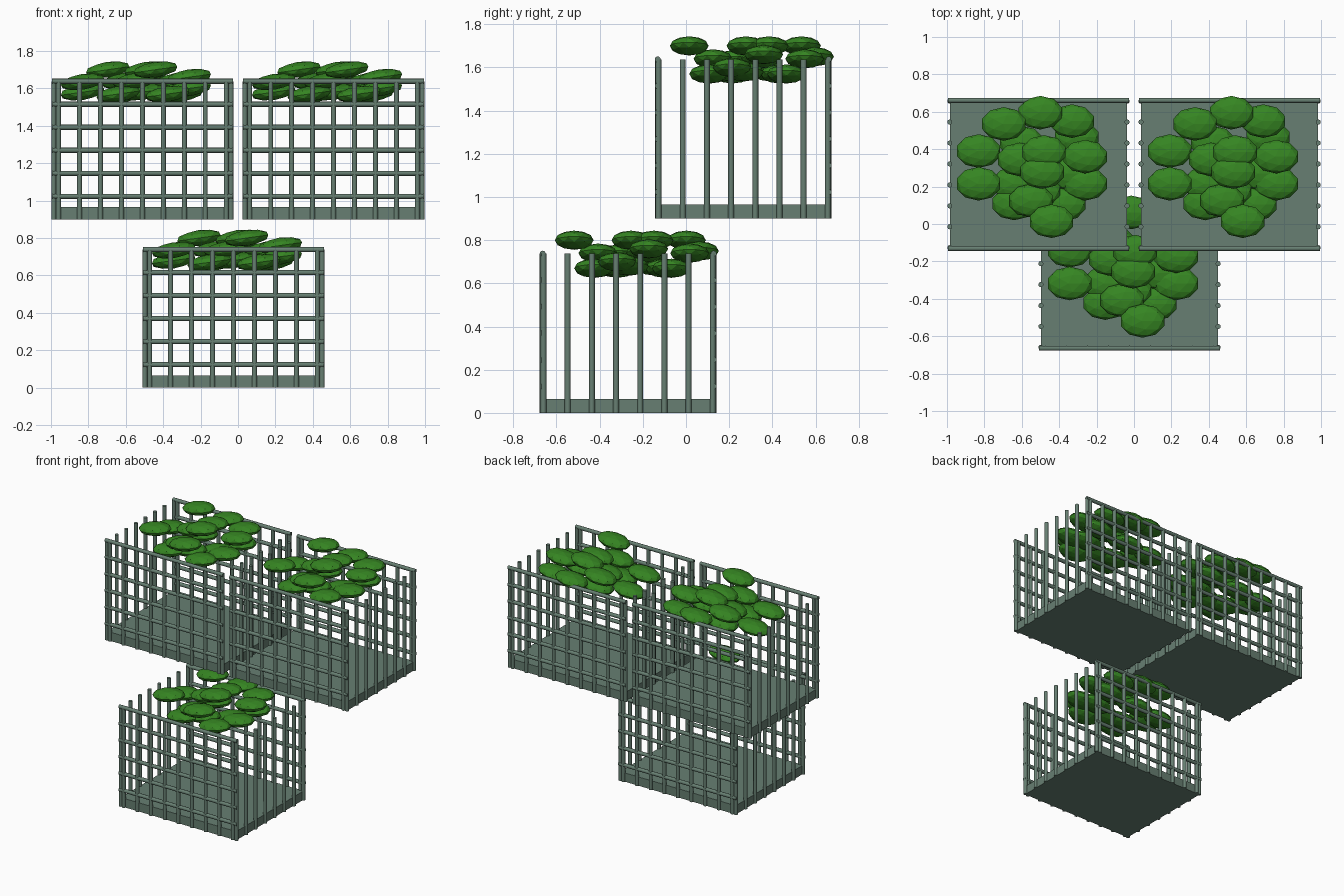
import bpy, bmesh, math
from mathutils import Matrix, Vector

if "Cube" in bpy.data.objects:
    bpy.data.objects.remove(bpy.data.objects["Cube"])

def material(name, rgb):
    m = bpy.data.materials.new(name)
    m.diffuse_color = (*rgb, 1)
    m.use_nodes = True
    m.node_tree.nodes["Principled BSDF"].inputs["Base Color"].default_value = m.diffuse_color
    return m

METAL = material("grey green metal", (0.135, 0.212, 0.168))
LEAF = material("leaf green", (0.036, 0.235, 0.016))

HX, HY = 0.474, 0.396      # half size of a crate between rod centres
R, TOP, STEP = 0.0137, 0.738, 0.112

def finish(bm, name, mat, loc):
    mesh = bpy.data.meshes.new(name)
    bm.to_mesh(mesh)
    bm.free()
    mesh.materials.append(mat)
    ob = bpy.data.objects.new(name, mesh)
    ob.location = loc
    bpy.context.collection.objects.link(ob)
    return ob

def rod(bm, a, b):
    """Round bar between two points, with smooth sides and flat ends."""
    a, b = Vector(a), Vector(b)
    rot = (b - a).to_track_quat('Z', 'Y').to_matrix().to_4x4()
    made = bmesh.ops.create_cone(bm, cap_ends=True, segments=10, radius1=R, radius2=R,
                                 depth=(b - a).length,
                                 matrix=Matrix.Translation((a + b) / 2) @ rot)
    for f in {f for v in made['verts'] for f in v.link_faces}:
        f.smooth = len(f.verts) == 4

# Leaf clumps seen from above: x, y from crate centre, and height
LEAVES = [
    (0.01, 0.33, 0.75), (-0.185, 0.27, 0.80), (0.18, 0.285, 0.74), (0.205, 0.20, 0.67),
    (-0.32, 0.125, 0.68), (-0.09, 0.17, 0.67), (-0.10, 0.08, 0.74), (0.03, 0.12, 0.80),
    (0.25, 0.095, 0.76), (-0.32, -0.05, 0.735), (-0.13, -0.05, 0.67), (0.02, 0.013, 0.80),
    (0.16, 0.005, 0.68), (0.25, -0.05, 0.70), (-0.13, -0.155, 0.67), (-0.04, -0.14, 0.74),
    (0.135, -0.16, 0.67), (0.07, -0.25, 0.80), (0.0, -0.09, 0.68),
]

def crate(prefix, loc):
    # solid tray floor
    bm = bmesh.new()
    bmesh.ops.create_cube(bm, size=1, matrix=Matrix.Translation((0, 0, 0.0325))
                          @ Matrix.Diagonal((2 * HX, 2 * HY, 0.065, 1)))
    finish(bm, prefix + "_floor", METAL, loc)

    # upright bars on the two sides, then on front and back
    bm = bmesh.new()
    for s in (-1, 1):
        for i in range(8):
            y = (i - 3.5) * STEP
            rod(bm, (s * HX, y, 0), (s * HX, y, TOP))
        for i in range(9):
            x = (i - 4) * STEP
            rod(bm, (x, s * HY, 0), (x, s * HY, TOP))
    finish(bm, prefix + "_uprights", METAL, loc)

    # horizontal rails on front and back only
    bm = bmesh.new()
    for s in (-1, 1):
        for k in range(1, 7):
            z = TOP * k / 6
            rod(bm, (-HX - 0.01, s * HY, z), (HX + 0.01, s * HY, z))
    finish(bm, prefix + "_rails", METAL, loc)

    # flattened, slightly tilted leaf clumps
    bm = bmesh.new()
    for x, y, z in LEAVES:
        bmesh.ops.create_icosphere(bm, subdivisions=2, radius=1,
                                   matrix=Matrix.Translation((x, y, z))
                                   @ Matrix.Rotation(math.radians(-8), 4, 'Y')
                                   @ Matrix.Diagonal((0.123, 0.09, 0.042, 1)))
    finish(bm, prefix + "_foliage", LEAF, loc)

crate("lower_crate", (-0.024, -0.268, 0))
crate("upper_left_crate", (-0.511, 0.265, 0.9))
crate("upper_right_crate", (0.511, 0.265, 0.9))
